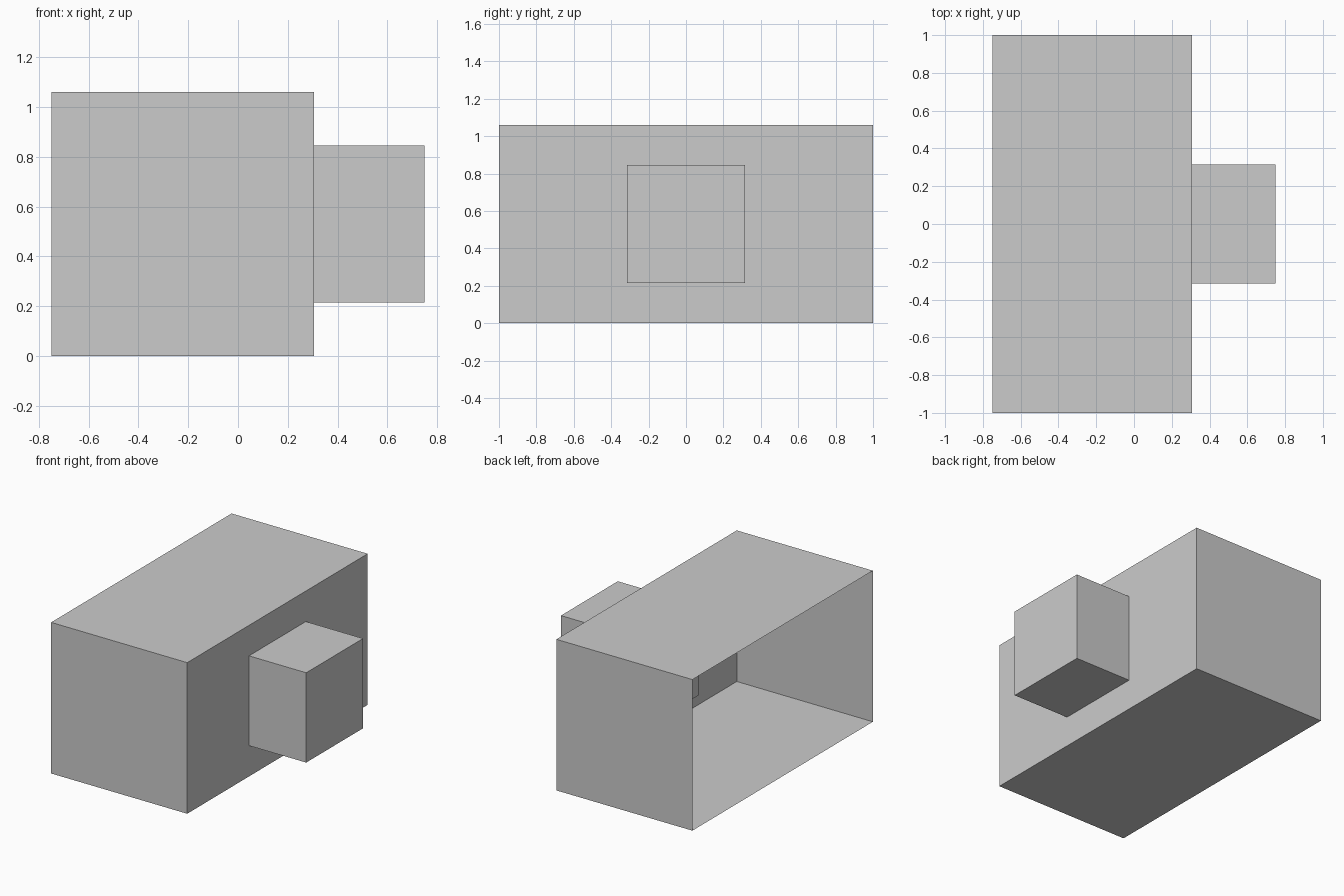
import bpy, bmesh
from mathutils import Vector

if "Cube" in bpy.data.objects:
    bpy.data.objects.remove(bpy.data.objects["Cube"])


def box(name, lo, hi, open_left=False):
    lo, hi = Vector(lo), Vector(hi)
    bm = bmesh.new()
    bmesh.ops.create_cube(bm, size=1)
    bmesh.ops.scale(bm, vec=hi - lo, verts=bm.verts)
    bmesh.ops.translate(bm, vec=(lo + hi) / 2, verts=bm.verts)
    if open_left:
        faces = [f for f in bm.faces if f.normal.x < -0.9]
        bmesh.ops.delete(bm, geom=faces, context='FACES_ONLY')
    mesh = bpy.data.meshes.new(name)
    bm.to_mesh(mesh)
    bm.free()
    obj = bpy.data.objects.new(name, mesh)
    bpy.context.collection.objects.link(obj)
    return obj


# Thin shell, open on its left side
box("open_housing", (-0.75, -1, 0), (0.306, 1, 1.06), open_left=True)

# Cube pushed through the right wall, its inner end showing inside the shell
box("protruding_cube", (0.12, -0.315, 0.216), (0.75, 0.315, 0.846))
